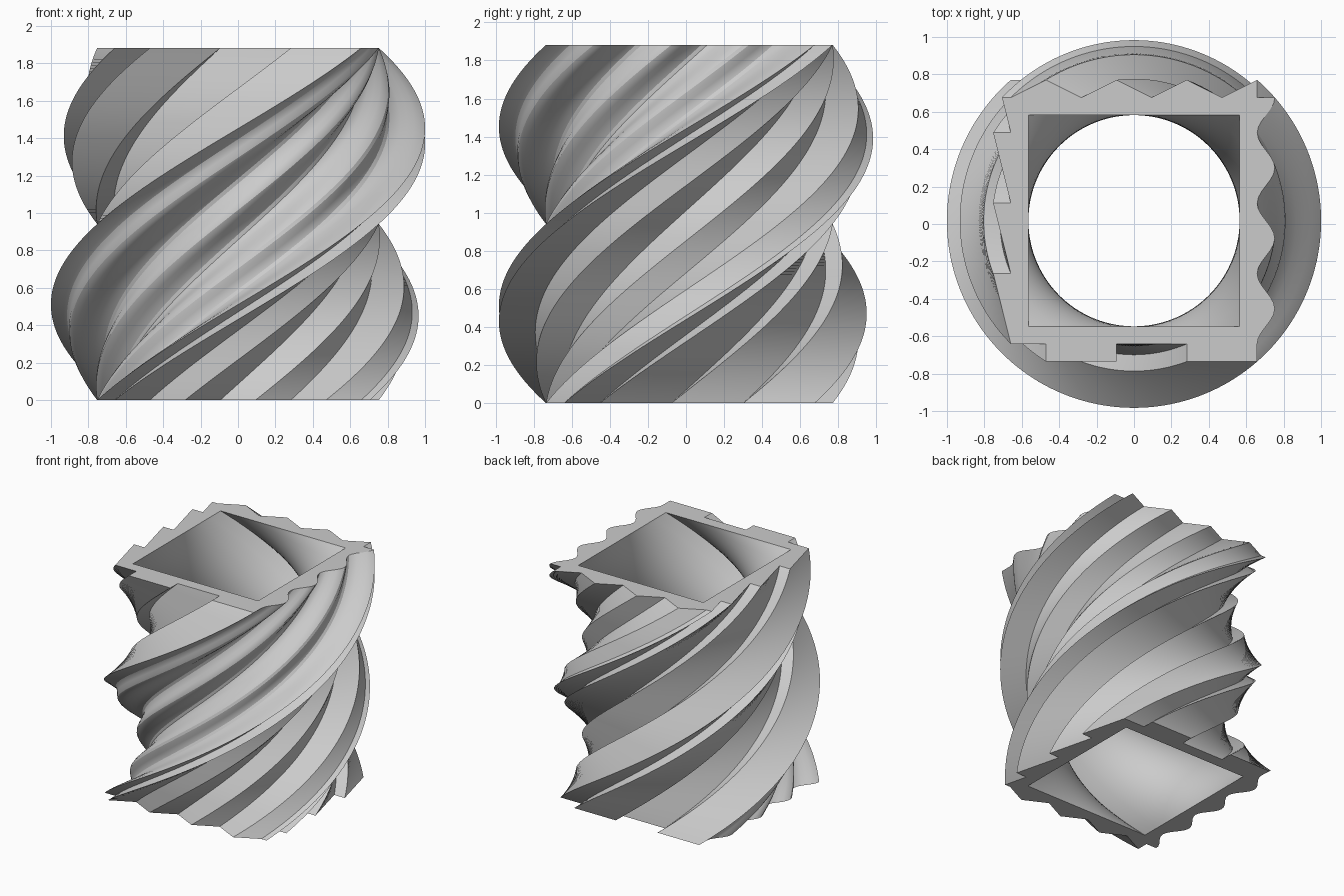
import bpy, bmesh, math
from mathutils import Matrix, Vector

cube = bpy.data.objects.get("Cube")
if cube:
    bpy.data.objects.remove(cube)

U = 0.0941            # design unit: hole half-width 6, wall 7, ribs 8
HEIGHT = 20 * U
LAYERS = 120
TWIST = math.pi       # half a turn, anticlockwise going up
OFFSET_Y = 0.0175     # the ribs are uneven, so the axis sits off centre

clay = bpy.data.materials.new("plain grey")
clay.use_nodes = True
GREY = (0.6, 0.6, 0.6, 1)
clay.diffuse_color = GREY
clay.node_tree.nodes["Principled BSDF"].inputs["Base Color"].default_value = GREY


def rib_outline():
    """Anticlockwise outline with a different rib shape on each side."""
    pts = [(-7, -7)]
    # front: square ribs
    for x in (-5, 3):
        pts += [(x, -7), (x, -8), (min(x + 4, 7), -8)]
        if x + 4 < 7:
            pts.append((x + 4, -7))
    # right: wavy ribs
    steps = 42
    for i in range(steps + 1):
        y = -7 + 14 * i / steps
        pts.append((7.5 - 0.5 * math.cos(math.pi * (y + 7) / 2), y))
    pts.append((7, 7))
    # back: pointed ribs
    for x in range(7, -8, -2):
        pts.append((x, 8 if x % 4 == 3 else 7))
    # left: sawtooth ribs
    pts.append((-7.5, 7))
    for y in (5, 1, -3):
        pts += [(-7, y), (-8, y)]
    return pts


def hole_outline():
    """Square hole, each side cut into short steps."""
    corners = [(-6, -6), (6, -6), (6, 6), (-6, 6)]
    pts = []
    for a, b in zip(corners, corners[1:] + corners[:1]):
        pts += [Vector(a).lerp(Vector(b), i / 8) for i in range(8)]
    return pts


def twisted_wall(bm, outline):
    """Sweep an outline up the axis while turning it; return the end loops."""
    rings = []
    for k in range(LAYERS + 1):
        t = k / LAYERS
        turn = Matrix.Rotation(TWIST * (t - 1), 3, 'Z')
        ring = []
        for x, y in outline:
            p = turn @ Vector((x * U, y * U, 0))
            ring.append(bm.verts.new((p.x, p.y + OFFSET_Y, t * HEIGHT)))
        rings.append(ring)
    n = len(outline)
    for low, high in zip(rings, rings[1:]):
        for i in range(n):
            j = (i + 1) % n
            bm.faces.new((low[i], low[j], high[j], high[i]))
    return rings[0], rings[-1]


def loop_edges(bm, ring):
    return [bm.edges.get((a, b)) for a, b in zip(ring, ring[1:] + ring[:1])]


bm = bmesh.new()
outer = twisted_wall(bm, rib_outline())
inner = twisted_wall(bm, hole_outline())

# flat rims closing the wall at the bottom and top
for out_ring, in_ring in zip(outer, inner):
    edges = loop_edges(bm, out_ring) + loop_edges(bm, in_ring)
    bmesh.ops.triangle_fill(bm, edges=edges, use_beauty=True)
bmesh.ops.recalc_face_normals(bm, faces=bm.faces)

mesh = bpy.data.meshes.new("twisted_ribbed_tube")
bm.to_mesh(mesh)
bm.free()
mesh.materials.append(clay)
tube = bpy.data.objects.new("twisted_ribbed_tube", mesh)
bpy.context.collection.objects.link(tube)

bpy.ops.object.select_all(action='DESELECT')
tube.select_set(True)
bpy.context.view_layer.objects.active = tube
bpy.ops.object.shade_smooth_by_angle(angle=math.radians(25))
